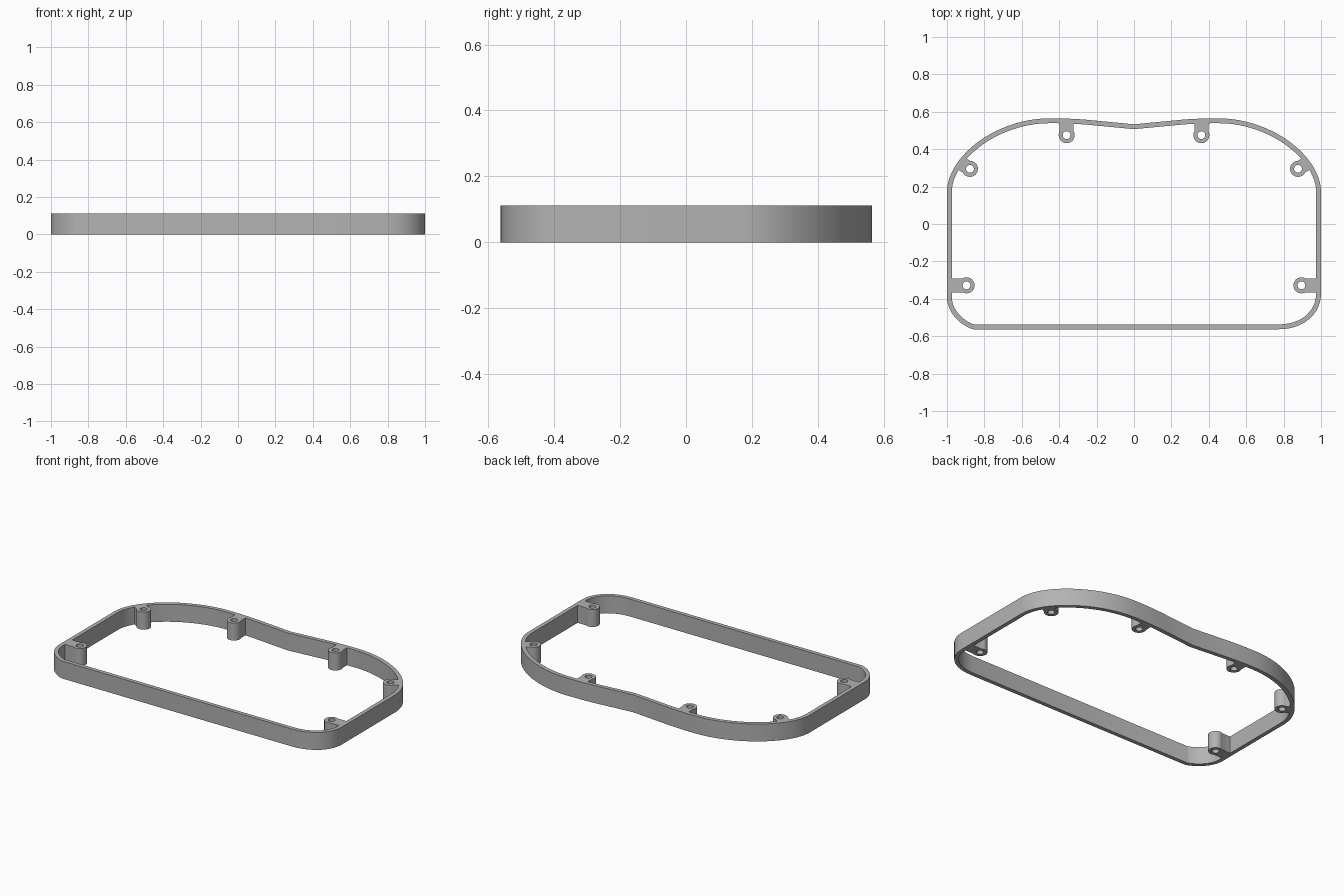
import bpy, bmesh
from math import sin, cos, radians, atan2
from mathutils import Vector
from mathutils.geometry import interpolate_bezier

HEIGHT = 0.112
WALL = 0.026

cube = bpy.data.objects.get("Cube")
if cube:
    bpy.data.objects.remove(cube)

grey = bpy.data.materials.new("plain_grey")
grey.use_nodes = True
grey.diffuse_color = (0.45, 0.45, 0.45, 1)
grey.node_tree.nodes["Principled BSDF"].inputs["Base Color"].default_value = grey.diffuse_color


def hollow_prism(name, outer, inner):
    """Upright solid between two closed loops with equal point counts."""
    bm = bmesh.new()
    loops = [[bm.verts.new((p[0], p[1], z)) for p in loop]
             for loop, z in ((outer, 0), (outer, HEIGHT), (inner, HEIGHT), (inner, 0))]
    count = len(outer)
    for a, b in zip(loops, loops[1:] + loops[:1]):
        for i in range(count):
            j = (i + 1) % count
            bm.faces.new((a[i], a[j], b[j], b[i]))
    bmesh.ops.recalc_face_normals(bm, faces=bm.faces)
    mesh = bpy.data.meshes.new(name)
    bm.to_mesh(mesh)
    bm.free()
    mesh.materials.append(grey)
    obj = bpy.data.objects.new(name, mesh)
    bpy.context.collection.objects.link(obj)
    return obj


def curve(*points, steps=14):
    return interpolate_bezier(*[Vector(p) for p in points], steps)


def mirrored(points):
    return [Vector((-p.x, p.y)) for p in reversed(points)]


# Frame outline, clockwise from the left wall
shoulder = curve((-1, 0.17), (-1, 0.36), (-0.74, 0.565), (-0.45, 0.565), steps=24)
dip = curve((-0.45, 0.565), (-0.38, 0.565), (-0.32, 0.563), (-0.25, 0.557), steps=6)
back_left = shoulder + dip[1:]
wide_corner = curve((1, -0.37), (1, -0.48), (0.91, -0.563), (0.77, -0.563))
tight_corner = curve((-0.86, -0.563), (-0.92, -0.545), (-1, -0.48), (-1, -0.39))
outline = back_left + [Vector((0, 0.533))] + mirrored(back_left) + wide_corner + tight_corner

# Inner wall follows the outline at a constant distance
inside = []
for i, p in enumerate(outline):
    before = (p - outline[i - 1]).normalized()
    after = (outline[(i + 1) % len(outline)] - p).normalized()
    t = (before + after).normalized()
    inside.append(p + Vector((t.y, -t.x)) * WALL)
frame = hollow_prism("frame_wall", outline, inside)


# Screw boss: round sleeve with a straight tab reaching into the wall
def screw_boss(name, centre, direction, reach):
    turn = atan2(direction[1], direction[0])
    outer, hole = [], []
    for angle in range(-180, 180, 15):
        a = radians(angle)
        if abs(angle) <= 45:
            p = (reach, 0.037 * angle / 45)
        else:
            p = (0.043 * cos(a), 0.043 * sin(a))
        for loop, q in ((outer, p), (hole, (0.021 * cos(a), 0.021 * sin(a)))):
            loop.append((centre[0] + q[0] * cos(turn) - q[1] * sin(turn),
                         centre[1] + q[0] * sin(turn) + q[1] * cos(turn)))
    return hollow_prism(name, outer, hole)


bosses = []
for label, side in (("right", -1), ("left", 1)):
    for part, x, y, dx, dy, reach in (("back", 0.36, 0.475, 0, 1, 0.078),
                                      ("shoulder", 0.877, 0.295, 0.85, 0.53, 0.066),
                                      ("front", 0.895, -0.328, 1, 0, 0.092)):
        bosses.append(screw_boss(f"{part}_{label}_boss", (side * x, y), (side * dx, dy), reach))

# Merge the bosses into the frame
bpy.context.view_layer.objects.active = frame
for boss in bosses:
    union = frame.modifiers.new(boss.name, "BOOLEAN")
    union.operation = "UNION"
    union.solver = "EXACT"
    union.object = boss
    bpy.ops.object.modifier_apply(modifier=union.name)
    bpy.data.objects.remove(boss)

bpy.ops.object.select_all(action="DESELECT")
frame.select_set(True)
bpy.ops.object.shade_smooth_by_angle(angle=radians(30))
